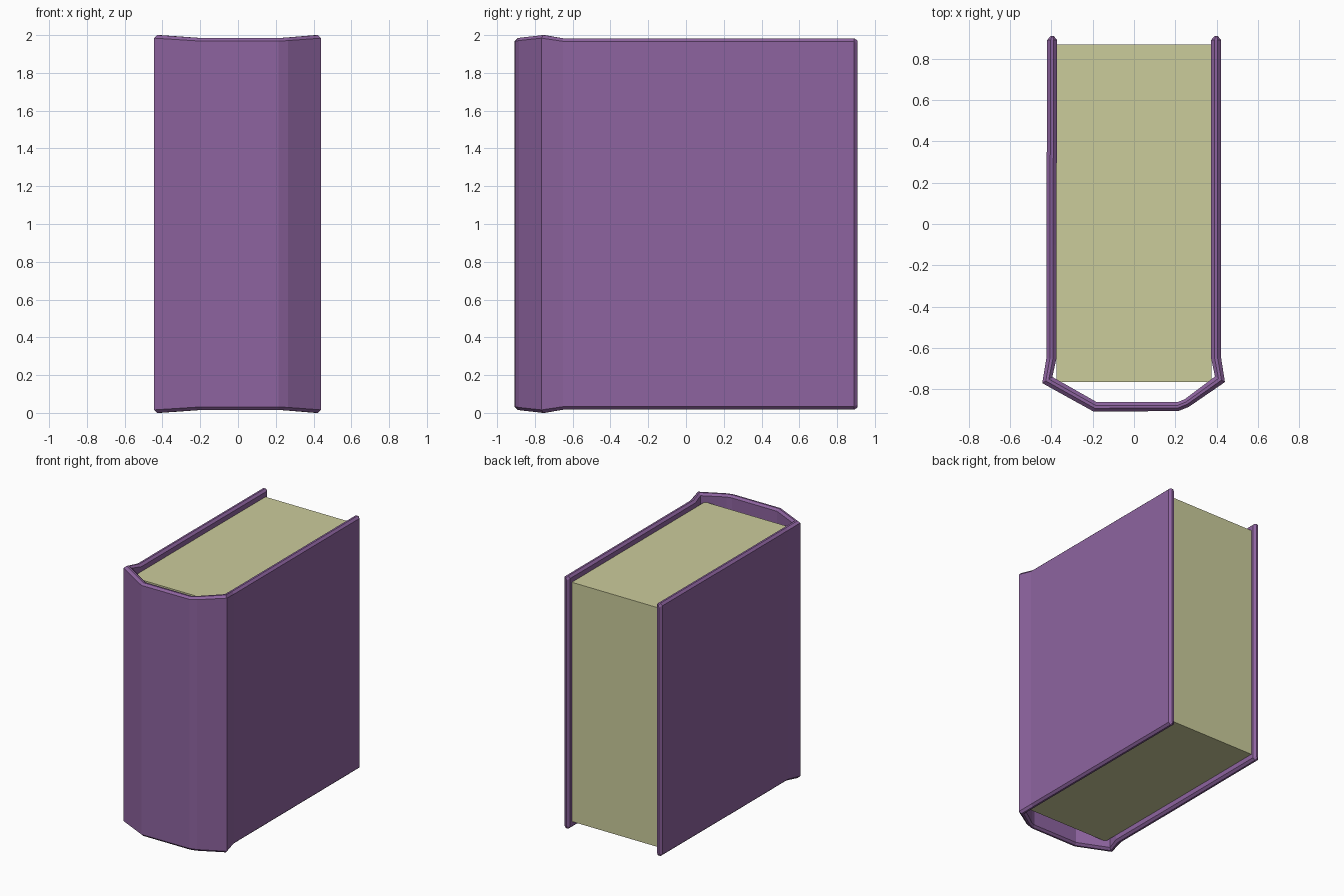
import bpy, bmesh

if "Cube" in bpy.data.objects:
    bpy.data.objects.remove(bpy.data.objects["Cube"])


def material(name, rgb):
    m = bpy.data.materials.new(name)
    m.diffuse_color = (*rgb, 1)
    m.use_nodes = True
    m.node_tree.nodes["Principled BSDF"].inputs["Base Color"].default_value = m.diffuse_color
    return m


def make_object(name, bm, mat):
    bmesh.ops.recalc_face_normals(bm, faces=bm.faces[:])
    mesh = bpy.data.meshes.new(name)
    bm.to_mesh(mesh)
    bm.free()
    mesh.materials.append(mat)
    ob = bpy.data.objects.new(name, mesh)
    bpy.context.collection.objects.link(ob)
    return ob


purple = material("purple cover", (0.27, 0.127, 0.35))
cream = material("cream paper", (0.60, 0.605, 0.33))

# Cover path seen from above: outer x, y, inner x, y, top height
PATH = [
    (-0.42, 0.89, -0.372, 0.89, 1.983),
    (-0.424, -0.10, -0.375, -0.10, 1.983),
    (-0.424, -0.65, -0.375, -0.65, 1.983),
    (-0.444, -0.77, -0.395, -0.74, 2.0),
    (-0.195, -0.908, -0.18, -0.862, 1.984),
    (0.215, -0.905, 0.21, -0.862, 1.984),
    (0.265, -0.885, 0.245, -0.848, 1.987),
    (0.44, -0.765, 0.392, -0.738, 2.0),
    (0.422, -0.65, 0.373, -0.65, 1.983),
    (0.422, 0.89, 0.373, 0.89, 1.983),
]
BEVEL = 0.016


def section(bm, ox, oy, ix, iy, top):
    """Chamfered ring across the thickness of the cover."""
    bottom = 2.0 - top
    ring = [(0, bottom + BEVEL), (0, top - BEVEL), (0.35, top), (0.65, top),
            (1, top - BEVEL), (1, bottom + BEVEL), (0.65, bottom), (0.35, bottom)]
    return [bm.verts.new((ox + (ix - ox) * t, oy + (iy - oy) * t, z)) for t, z in ring]


def end_point(p):
    """Narrow tip that chamfers the free edge of a board."""
    ox, oy, ix, iy, top = p
    w = (ix - ox) * 0.33
    return (ox + w, 0.909, ix - w, 0.909, top - 0.012)


# Cover: boards, hinges and spine in one wrapped strip
bm = bmesh.new()
rings = [section(bm, *p) for p in [end_point(PATH[0])] + PATH + [end_point(PATH[-1])]]
for a, b in zip(rings, rings[1:]):
    for i in range(8):
        j = (i + 1) % 8
        bm.faces.new((a[i], a[j], b[j], b[i]))
bm.faces.new(rings[0])
bm.faces.new(rings[-1])
make_object("book_cover", bm, purple)

# Page block
bm = bmesh.new()
bmesh.ops.create_cube(bm, size=1)
for v in bm.verts:
    v.co = (v.co.x * 0.748, v.co.y * 1.635 + 0.052, v.co.z * 1.86 + 1.0)
make_object("page_block", bm, cream)
